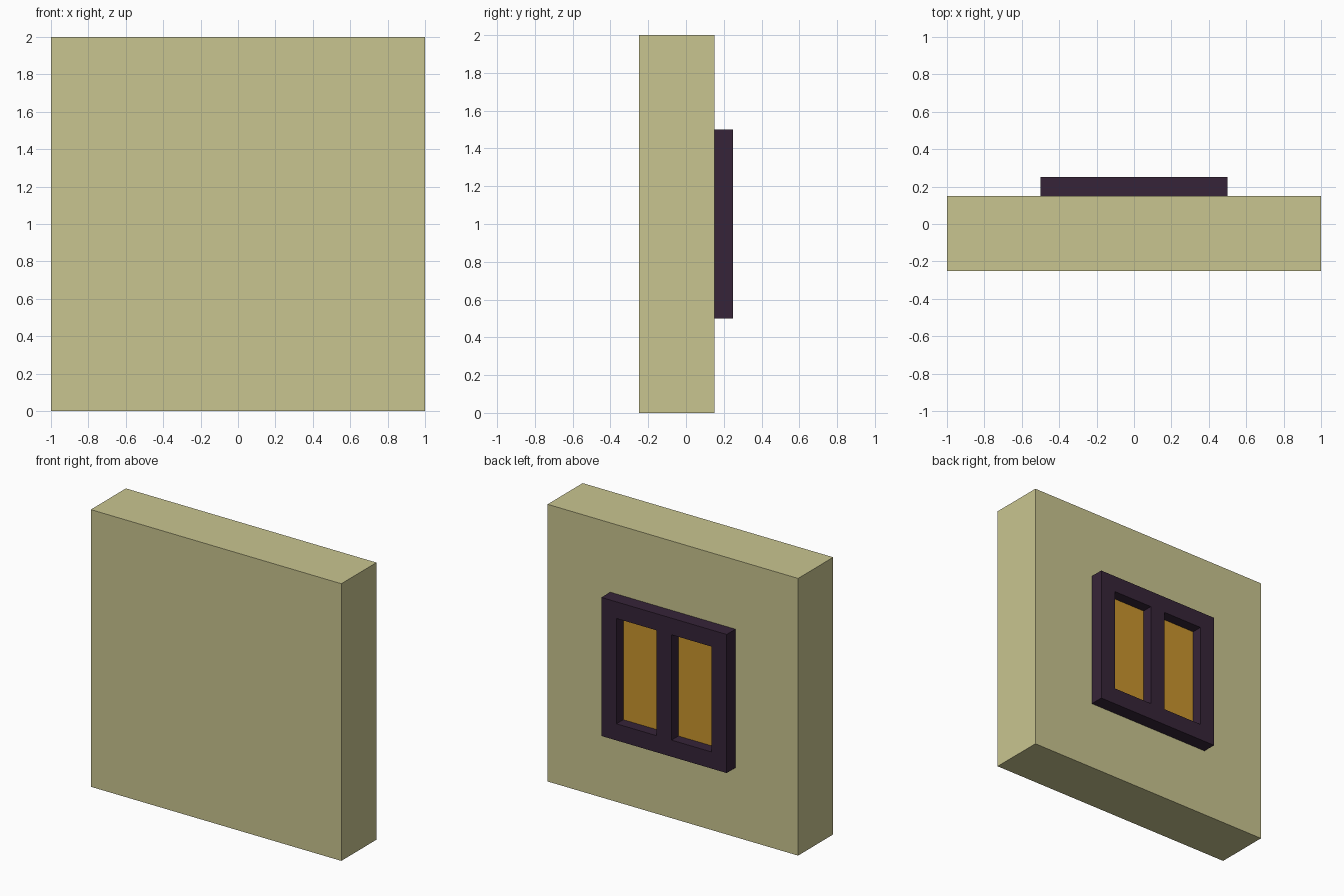
import bpy, bmesh
from mathutils import Vector

if "Cube" in bpy.data.objects:
    bpy.data.objects.remove(bpy.data.objects["Cube"])


def material(name, rgb):
    def lin(c):
        c /= 255
        return c / 12.92 if c <= 0.04045 else ((c + 0.055) / 1.055) ** 2.4
    m = bpy.data.materials.new(name)
    m.diffuse_color = (*[lin(c) for c in rgb], 1)
    m.use_nodes = True
    m.node_tree.nodes["Principled BSDF"].inputs["Base Color"].default_value = m.diffuse_color
    return m


def finish(name, bm, mat):
    bmesh.ops.recalc_face_normals(bm, faces=bm.faces)
    me = bpy.data.meshes.new(name)
    bm.to_mesh(me)
    bm.free()
    me.materials.append(mat)
    ob = bpy.data.objects.new(name, me)
    bpy.context.collection.objects.link(ob)
    return ob


def box(name, lo, hi, mat):
    bm = bmesh.new()
    bmesh.ops.create_cube(bm, size=1)
    lo, hi = Vector(lo), Vector(hi)
    for v in bm.verts:
        v.co = (lo + hi) / 2 + v.co * (hi - lo)
    return finish(name, bm, mat)


plaster = material("pale plaster", (201, 197, 144))
wood = material("dark purple wood", (54, 36, 56))
amber = material("amber glass", (202, 149, 46))

WALL_BACK, FRAME_BACK, PANE_BACK = 0.15, 0.25, 0.172

# Wall block
box("wall", (-1, -0.25, 0), (1, WALL_BACK, 2), plaster)

# Window frame: a grid of cells with two left open, extruded to depth
xs = [-0.5, -0.38, -0.06, 0.06, 0.38, 0.5]
zs = [0.5, 0.62, 1.38, 1.5]
bm = bmesh.new()
grid = [[bm.verts.new((x, WALL_BACK, z)) for z in zs] for x in xs]
for i in range(5):
    for j in range(3):
        if j == 1 and i in (1, 3):
            continue
        bm.faces.new((grid[i][j], grid[i + 1][j], grid[i + 1][j + 1], grid[i][j + 1]))
base = list(bm.faces)
ext = bmesh.ops.extrude_face_region(bm, geom=base, use_keep_orig=True)
moved = [g for g in ext["geom"] if isinstance(g, bmesh.types.BMVert)]
bmesh.ops.translate(bm, verts=moved, vec=(0, FRAME_BACK - WALL_BACK, 0))
finish("window_frame", bm, wood)

# Recessed panes
for label, i in (("right", 1), ("left", 3)):
    box("window_pane_" + label, (xs[i], WALL_BACK, zs[1]), (xs[i + 1], PANE_BACK, zs[2]), amber)
